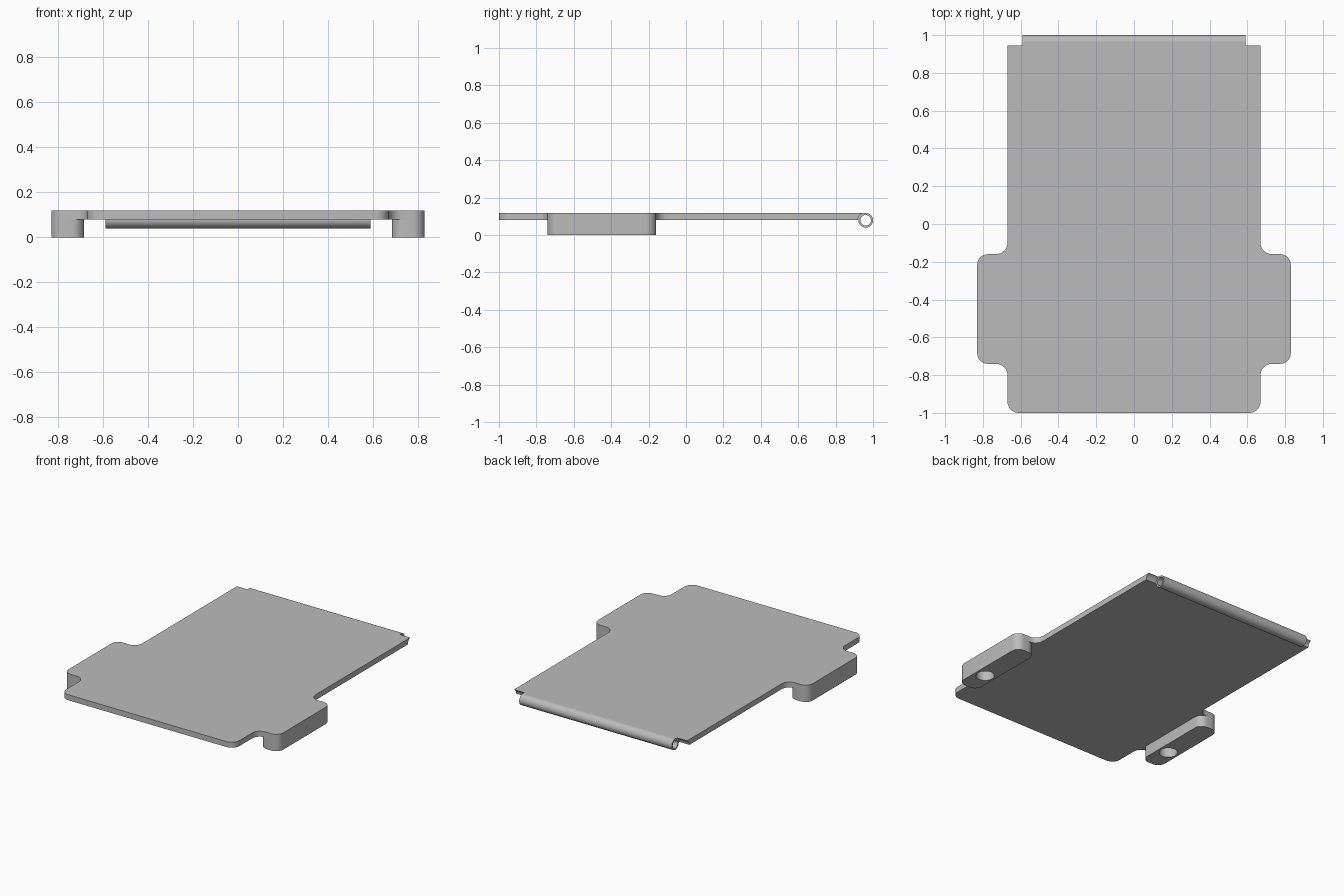
import bpy, bmesh, math
from mathutils import Vector, Matrix

if "Cube" in bpy.data.objects:
    bpy.data.objects.remove(bpy.data.objects["Cube"])

grey = bpy.data.materials.new("plain_grey")
grey.diffuse_color = (0.5, 0.5, 0.5, 1)
grey.use_nodes = True
grey.node_tree.nodes["Principled BSDF"].inputs["Base Color"].default_value = grey.diffuse_color

TOP, UNDER = 0.118, 0.08            # plate top and underside
HINGE_Y, HINGE_Z, HINGE_R = 0.961, 0.079, 0.039
HINGE_HALF = 0.59


def rounded(points, steps=8):
    """Closed outline from (x, y, corner radius) points."""
    out = []
    for i, (x, y, r) in enumerate(points):
        p = Vector((x, y))
        if r == 0:
            out.append(p)
            continue
        a = (Vector(points[i - 1][:2]) - p).normalized()
        b = (Vector(points[(i + 1) % len(points)][:2]) - p).normalized()
        centre = p + (a + b) * r    # all corners are square
        for k in range(steps + 1):
            t = k / steps * math.pi / 2
            out.append(centre - b * r * math.cos(t) - a * r * math.sin(t))
    return out


def circle(cx, cy, r, n=32):
    return [Vector((cx + r * math.cos(math.tau * i / n),
                    cy + r * math.sin(math.tau * i / n))) for i in range(n)]


def prism(name, loops, z0, z1, caps=(True, True), turn=None):
    """Extrude an outline, with optional holes, between two heights."""
    bm = bmesh.new()
    rims = ([], [])
    for loop in loops:
        n = len(loop)
        rows = [[bm.verts.new((p.x, p.y, z)) for p in loop] for z in (z0, z1)]
        for i in range(n):
            j = (i + 1) % n
            bm.faces.new((rows[0][i], rows[0][j], rows[1][j], rows[1][i]))
        for rim, row in zip(rims, rows):
            rim += [bm.edges.get((row[i], row[(i + 1) % n])) for i in range(n)]
    for rim, cap in zip(rims, caps):
        if cap:
            bmesh.ops.triangle_fill(bm, use_beauty=True, edges=rim)
    bmesh.ops.recalc_face_normals(bm, faces=bm.faces[:])
    if turn:
        bm.transform(turn)
    mesh = bpy.data.meshes.new(name)
    bm.to_mesh(mesh)
    bm.free()
    mesh.materials.append(grey)
    ob = bpy.data.objects.new(name, mesh)
    bpy.context.collection.objects.link(ob)
    return ob


def smooth(ob):
    bpy.ops.object.select_all(action='DESELECT')
    ob.select_set(True)
    bpy.context.view_layer.objects.active = ob
    bpy.ops.object.shade_smooth_by_angle(angle=math.radians(30))


def cut(ob, cutter):
    mod = ob.modifiers.new("cut", 'BOOLEAN')
    mod.operation, mod.solver, mod.object = 'DIFFERENCE', 'EXACT', cutter
    bpy.context.view_layer.objects.active = ob
    bpy.ops.object.modifier_apply(modifier=mod.name)
    bpy.data.objects.remove(cutter)


# Turns a prism's length along x: profile (u, v) becomes (y, z)
ALONG_X = Matrix(((0, 0, 1, 0), (1, 0, 0, 0), (0, 1, 0, 0), (0, 0, 0, 1)))

# Plate with side tabs
half = [(0.67, -1, 0.06), (0.67, -0.74, 0.06), (0.83, -0.74, 0.055),
        (0.83, -0.16, 0.055), (0.67, -0.16, 0.06), (0.67, HINGE_Y, 0)]
outline = rounded(half + [(-x, y, r) for x, y, r in reversed(half)])
plate = prism("plate", [outline], UNDER, TOP)

# Clear the plate away inside the hinge and around its ends
for x0, x1, r in ((-HINGE_HALF - 0.01, HINGE_HALF + 0.01, 0.034),
                  (HINGE_HALF, 0.75, 0.042), (-0.75, -HINGE_HALF, 0.042)):
    cut(plate, prism("cutter", [circle(HINGE_Y, HINGE_Z, r, 48)], x0, x1, turn=ALONG_X))
smooth(plate)

# Hinge tube
smooth(prism("hinge_tube", [circle(HINGE_Y, HINGE_Z, HINGE_R, 48),
                            circle(HINGE_Y, HINGE_Z, 0.028, 48)],
             -HINGE_HALF, HINGE_HALF, turn=ALONG_X))

# Feet under the tabs, each with a round socket open at the bottom
for side, label in ((1, "right"), (-1, "left")):
    xs = sorted((0.685 * side, 0.83 * side))
    body = rounded([(xs[0], -0.74, 0.055), (xs[1], -0.74, 0.055),
                    (xs[1], -0.16, 0.055), (xs[0], -0.16, 0.055)])
    smooth(prism(label + "_foot", [body, circle(0.757 * side, -0.565, 0.058)],
                 0, UNDER, caps=(True, False)))
